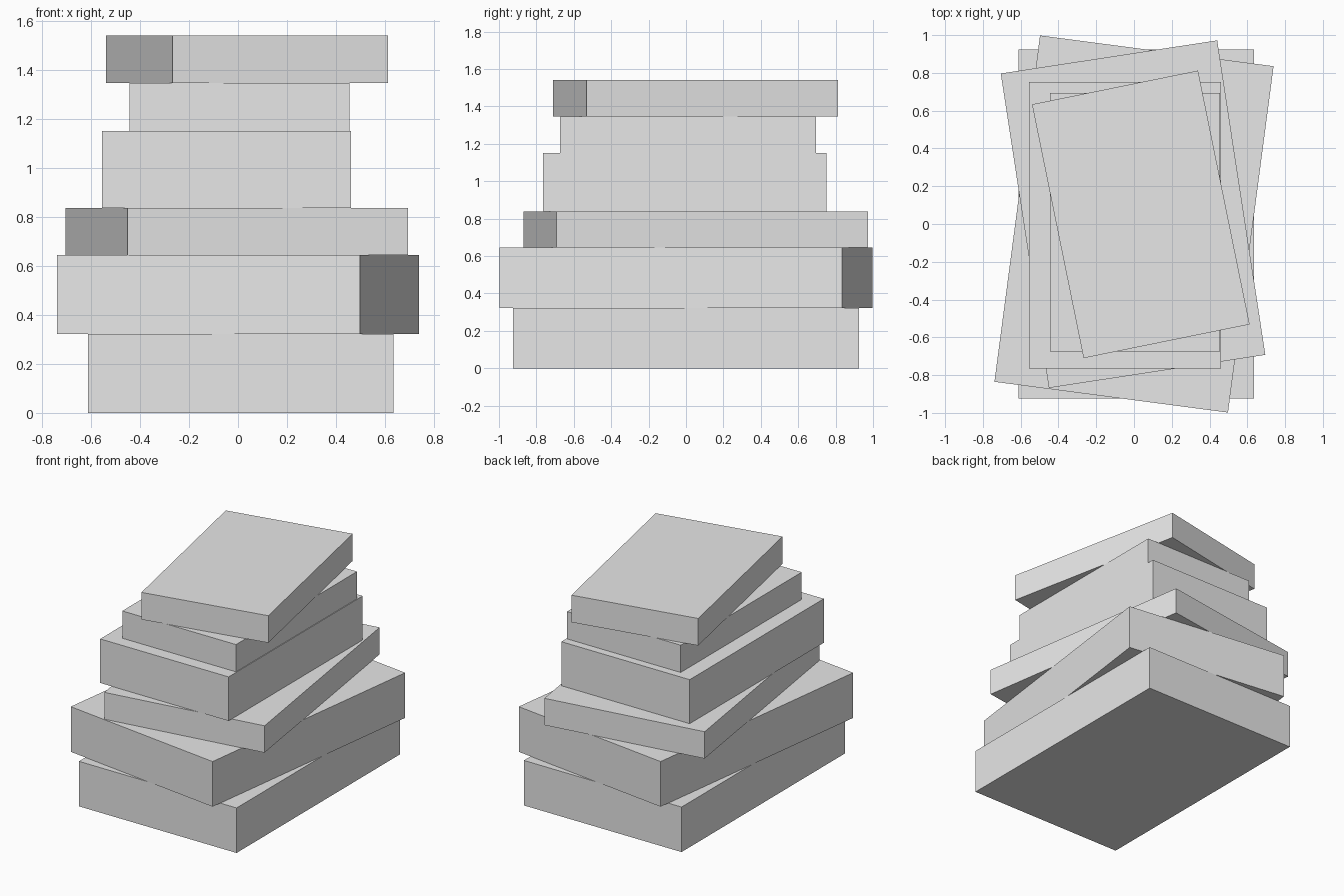
import bpy
from math import radians

# Remove the default object
default = bpy.data.objects.get("Cube")
if default:
    bpy.data.objects.remove(default, do_unlink=True)

# Single plain grey material
grey = bpy.data.materials.new("light_grey")
grey.use_nodes = True
colour = (0.8, 0.8, 0.8, 1.0)
grey.diffuse_color = colour
grey.node_tree.nodes["Principled BSDF"].inputs["Base Color"].default_value = colour


def add_slab(name, bottom, top, centre, size, turn):
    """Add a flat-faced slab between two heights, turned about z."""
    bpy.ops.mesh.primitive_cube_add(
        size=1,
        location=(*centre, (bottom + top) / 2),
        rotation=(0, 0, radians(turn)),
    )
    slab = bpy.context.object
    slab.name = name
    slab.scale = (*size, top - bottom)
    bpy.ops.object.transform_apply(location=False, rotation=False, scale=True)
    slab.data.materials.append(grey)


# Stack from the ground up: name, height of top, centre, width and depth, turn
stack = [
    ("bottom_book", 0.322, (0.012, 0.0), (1.248, 1.849), 0),
    ("second_book", 0.645, (0.0, 0.0), (1.247, 1.849), -7.5),
    ("third_book", 0.837, (-0.005, 0.052), (1.159, 1.684), 8.7),
    ("fourth_book", 1.152, (-0.047, -0.007), (1.016, 1.516), 0),
    ("fifth_book", 1.347, (0.006, 0.01), (0.9, 1.368), 0),
    ("top_book", 1.541, (0.036, 0.051), (0.897, 1.371), 11.5),
]
bottom = 0.0
for name, top, centre, size, turn in stack:
    add_slab(name, bottom, top, centre, size, turn)
    bottom = top
